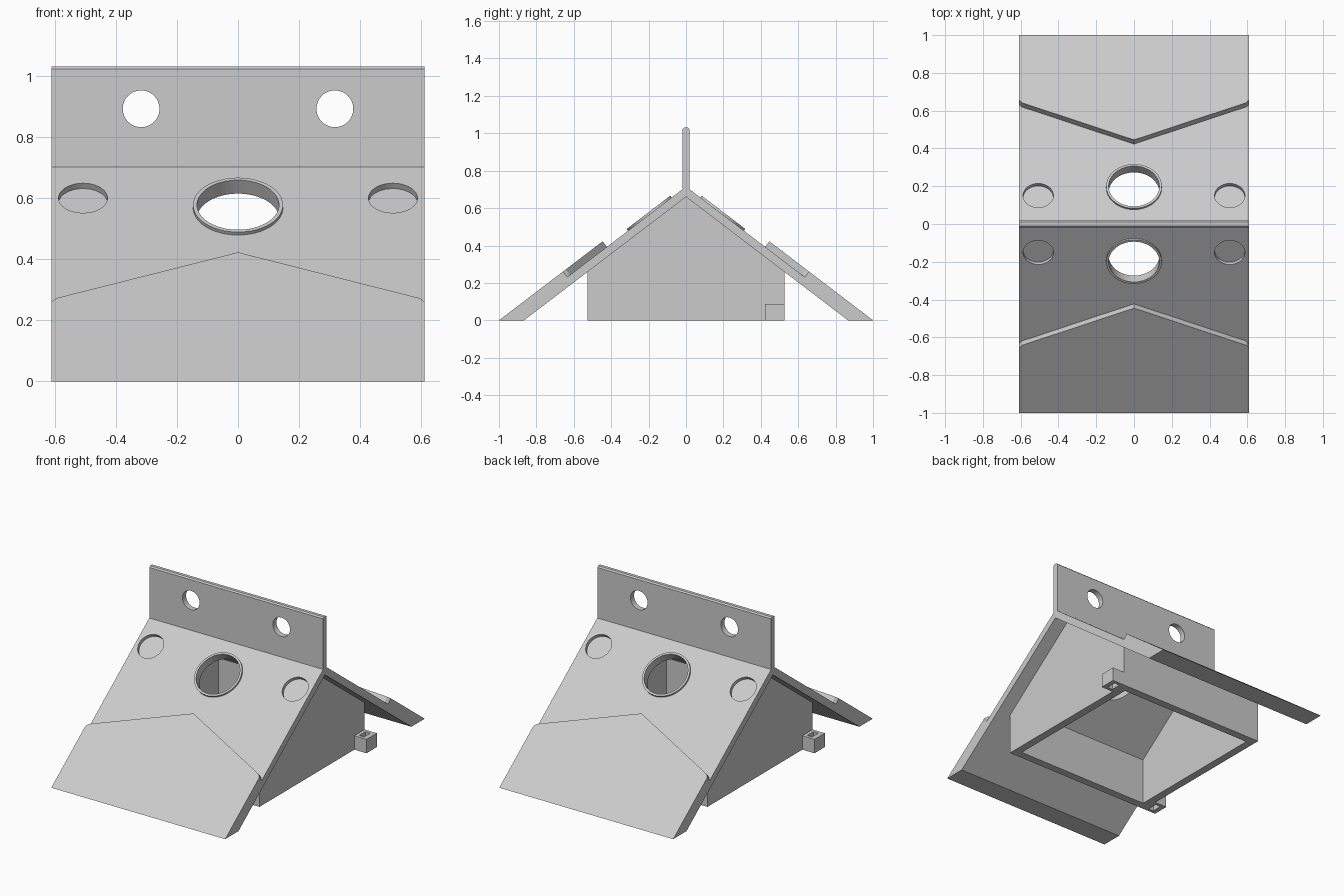
import bpy, bmesh, math
from mathutils import Vector, Matrix

cube = bpy.data.objects.get("Cube")
if cube:
    bpy.data.objects.remove(cube, do_unlink=True)

grey = bpy.data.materials.new("plain grey")
grey.use_nodes = True
grey.diffuse_color = (0.6, 0.6, 0.6, 1)
grey.node_tree.nodes["Principled BSDF"].inputs["Base Color"].default_value = (0.6, 0.6, 0.6, 1)

SLOPE = 0.762            # rise over run of the roof
TOP, BASE, UNDER = 0.762, 0.715, 0.66   # ridge heights of the three roof planes
HALF = 0.61              # half length along x
ANGLE = math.atan(SLOPE)


def normal(side):
    return Vector((0, side * math.sin(ANGLE), math.cos(ANGLE)))


def loft(name, bottom, top):
    """Solid between two matching outlines."""
    bm = bmesh.new()
    a = [bm.verts.new(p) for p in bottom]
    b = [bm.verts.new(p) for p in top]
    bm.faces.new(a)
    bm.faces.new(b)
    for i in range(len(a)):
        j = (i + 1) % len(a)
        bm.faces.new((a[i], a[j], b[j], b[i]))
    bmesh.ops.recalc_face_normals(bm, faces=bm.faces)
    mesh = bpy.data.meshes.new(name)
    bm.to_mesh(mesh)
    bm.free()
    mesh.materials.append(grey)
    obj = bpy.data.objects.new(name, mesh)
    bpy.context.collection.objects.link(obj)
    return obj


def prism(name, profile, x0, x1):
    """Extrude a (y, z) profile along x."""
    return loft(name, [(x0, y, z) for y, z in profile], [(x1, y, z) for y, z in profile])


def block(name, x0, x1, y0, y1, z0, z1):
    return prism(name, [(y0, z0), (y1, z0), (y1, z1), (y0, z1)], x0, x1)


def cylinder(name, centre, axis, radius, low, high, sides=64):
    rot = Vector(axis).to_track_quat('Z', 'Y').to_matrix().to_4x4()
    place = Matrix.Translation(centre) @ rot
    turn = [2 * math.pi * i / sides for i in range(sides)]
    ends = [[place @ Vector((radius * math.cos(t), radius * math.sin(t), h)) for t in turn]
            for h in (low, high)]
    return loft(name, *ends)


def combine(obj, tool, operation='DIFFERENCE'):
    mod = obj.modifiers.new("combine", 'BOOLEAN')
    mod.operation, mod.solver, mod.object = operation, 'EXACT', tool
    bpy.ops.object.select_all(action='DESELECT')
    bpy.context.view_layer.objects.active = obj
    obj.select_set(True)
    bpy.ops.object.modifier_apply(modifier=mod.name)
    bpy.data.objects.remove(tool, do_unlink=True)


def on_roof(x, y):
    return Vector((x, y, BASE - SLOPE * abs(y)))


# Roof: thick gable shell
roof = prism("roof", [(-1, 0), (0, TOP), (1, 0), (UNDER / SLOPE, 0), (0, UNDER),
                      (-UNDER / SLOPE, 0)], -HALF, HALF)

# Upper roof is thinned down to a chevron step on each slope
chevron = [(0, 0.423), (0.595, 0.62), (HALF, 0.635), (0.7, 0.72), (0.7, 0)]
outline = chevron + [(-x, y) for x, y in reversed(chevron[1:])]
for side in (-1, 1):
    low = [on_roof(x, side * y) for x, y in outline]
    high = [p + (normal(side) * 0.2 if abs(p.y) > 0 else Vector((0, 0, 0.2 / math.cos(ANGLE))))
            for p in low]
    combine(roof, loft("step_cutter", low, high))

# Ridge plate with bevelled top and two hanging holes
ridge = prism("ridge_plate", [(-0.018, 0.68), (0.018, 0.68), (0.018, 1.022), (0.01, 1.03),
                              (-0.01, 1.03), (-0.018, 1.022)], -HALF, HALF)
for x in (-0.317, 0.317):
    combine(ridge, cylinder("hole_cutter", (x, 0, 0.892), (0, 1, 0), 0.06, -0.1, 0.1))
combine(roof, ridge, 'UNION')

# Entrance rims, entrance holes and shallow round recesses on both slopes
for side in (-1, 1):
    n = normal(side)
    middle = on_roof(0, side * 0.193)
    combine(roof, cylinder("rim", middle, n, 0.147, -0.02, 0.012), 'UNION')
    combine(roof, cylinder("entrance_cutter", middle, n, 0.134, -0.1, 0.1))
    for x in (-0.507, 0.507):
        combine(roof, cylinder("recess_cutter", on_roof(x, side * 0.151), n, 0.08, -0.022, 0.1))


# Body: hollow gabled box, open at the bottom
def gable(half, floor, ridge_z):
    eave = ridge_z - SLOPE * half
    return [(-half, floor), (half, floor), (half, eave), (0, ridge_z), (-half, eave)]


body = prism("body", gable(0.527, 0, UNDER + 0.01), -0.52, 0.52)
combine(body, prism("cavity_cutter", gable(0.477, -0.1, UNDER + 0.1), -0.47, 0.47))

# Slotted latch lugs on opposite corners
for side in (-1, 1):
    xs = sorted((side * 0.51, side * 0.605))
    ys = sorted((side * 0.423, side * 0.527))
    lug = block("latch_lug", *xs, *ys, 0, 0.088)
    slot_x = sorted((side * 0.54, side * 0.575))
    slot_y = sorted((side * 0.443, side * 0.507))
    combine(lug, block("slot_cutter", *slot_x, *slot_y, -0.1, 0.2))
    combine(body, lug, 'UNION')

for obj in (roof, body):
    bpy.ops.object.select_all(action='DESELECT')
    bpy.context.view_layer.objects.active = obj
    obj.select_set(True)
    bpy.ops.object.shade_smooth_by_angle(angle=math.radians(20))
